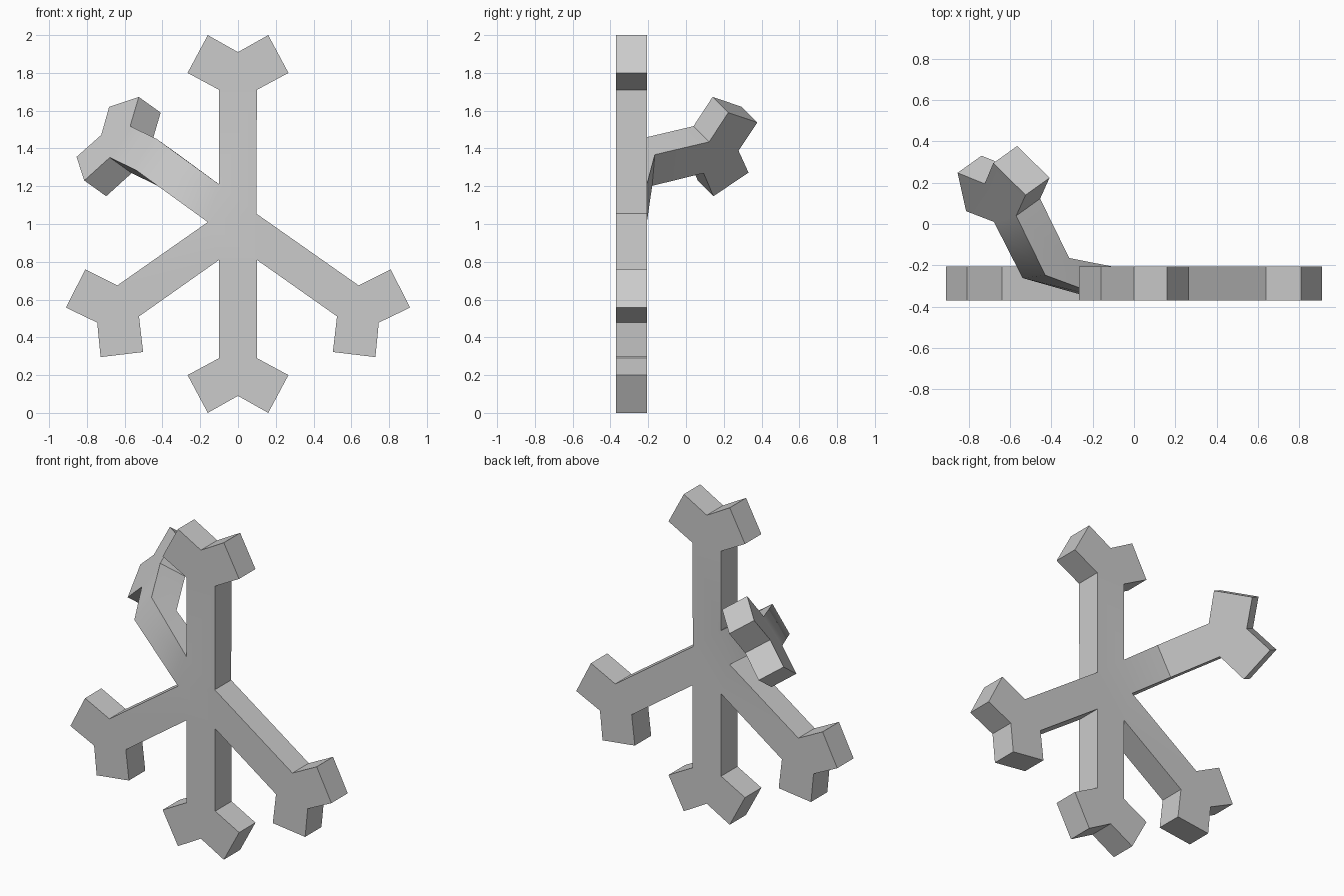
import bpy, bmesh
from math import sin, cos, radians
from mathutils import Vector as V

if "Cube" in bpy.data.objects:
    bpy.data.objects.remove(bpy.data.objects["Cube"])

FRONT = -0.37
FLAT_DEPTH = V((0, 0.163, 0))
BENT_DEPTH = V((0.116, 0.083, -0.083))
# forked tip: (distance past the neck, sideways offset)
FORK = [(0, -0.1), (0.09, -0.267), (0.29, -0.16), (0.2, 0),
        (0.29, 0.16), (0.09, 0.267), (0, 0.1)]

bm = bmesh.new()
bent = set()


def fork(neck, along, across):
    return [bm.verts.new(neck + along * s + across * t) for s, t in FORK]


# five-sided hub, clockwise seen from the front
hub = [bm.verts.new((x, FRONT, z)) for x, z in
       [(-0.1, 1.21), (0.097, 1.055), (0.1, 0.81), (-0.1, 0.81), (-0.16, 1.01)]]
bm.faces.new(hub)

# four flat arms
for i, angle in enumerate((90, -35, -90, -145)):
    a = radians(angle)
    along = V((cos(a), 0, sin(a)))
    across = V((sin(a), 0, -cos(a)))
    neck = V((0, FRONT, 1)) + along * 0.71
    tip = fork(neck, along, across)
    bm.faces.new([hub[i + 1], hub[i]] + tip)

# fifth arm bends backwards, then forks
elbow = [bm.verts.new(p) for p in ((-0.54, -0.262, 1.285), (-0.43, -0.248, 1.45))]
tip = fork(V((-0.625, 0.025, 1.435)), V((-0.495, 0.85, 0.182)), V((0.54, 0.147, 0.829)))
bm.faces.new([hub[0], hub[4], elbow[0], elbow[1]])
bm.faces.new([elbow[1], elbow[0], tip[0], tip[-1]])
bm.faces.new(tip)
bent = {tuple(v.co) for v in elbow + tip}

# thickness
res = bmesh.ops.extrude_face_region(bm, geom=bm.faces[:], use_keep_orig=True)
for v in res["geom"]:
    if isinstance(v, bmesh.types.BMVert):
        v.co += BENT_DEPTH if tuple(v.co) in bent else FLAT_DEPTH
bmesh.ops.recalc_face_normals(bm, faces=bm.faces[:])

mesh = bpy.data.meshes.new("forked_star")
bm.to_mesh(mesh)
bm.free()
star = bpy.data.objects.new("forked_star", mesh)
bpy.context.collection.objects.link(star)

# soft bends, sharp corners
bpy.context.view_layer.objects.active = star
star.select_set(True)
bpy.ops.object.shade_smooth_by_angle(angle=radians(52))
